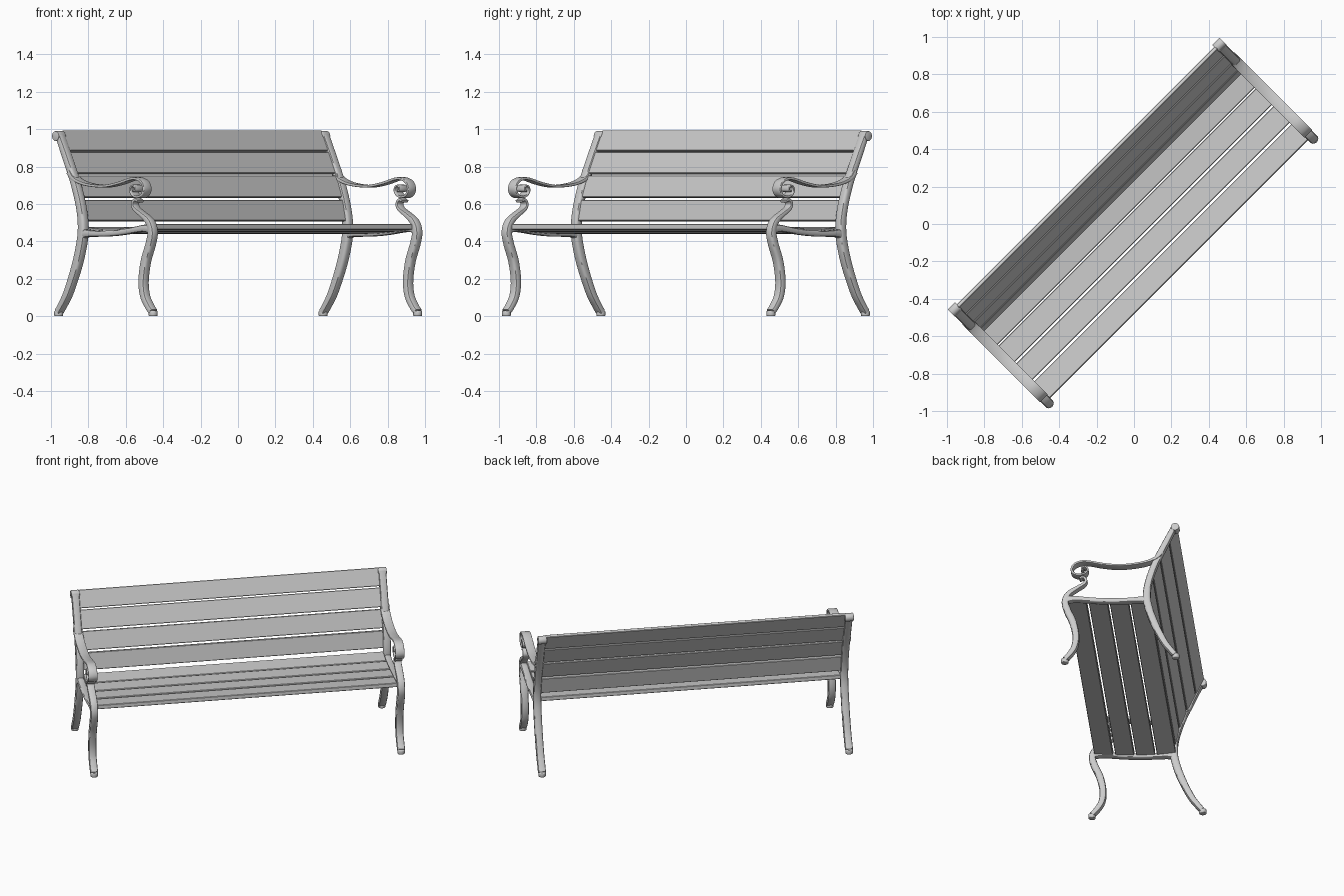
import bpy, bmesh, math
from mathutils import Vector, Matrix

if "Cube" in bpy.data.objects:
    bpy.data.objects.remove(bpy.data.objects["Cube"])

TURN = Matrix.Rotation(math.pi / 4, 4, 'Z')   # the bench stands diagonally

metal = bpy.data.materials.new("light_grey")
metal.diffuse_color = (0.6, 0.6, 0.6, 1)
metal.use_nodes = True
metal.node_tree.nodes["Principled BSDF"].inputs["Base Color"].default_value = metal.diffuse_color


def finish(name, bm, angle=45):
    bmesh.ops.recalc_face_normals(bm, faces=bm.faces)
    bm.transform(TURN)
    me = bpy.data.meshes.new(name)
    bm.to_mesh(me)
    bm.free()
    me.materials.append(metal)
    ob = bpy.data.objects.new(name, me)
    bpy.context.collection.objects.link(ob)
    bpy.ops.object.select_all(action='DESELECT')
    ob.select_set(True)
    bpy.context.view_layer.objects.active = ob
    bpy.ops.object.shade_smooth_by_angle(angle=math.radians(angle))
    return ob


def spline(pts, steps=6):
    """Smooth curve through (forward, height, width) points."""
    p = [Vector(q) for q in pts]
    p = [2 * p[0] - p[1]] + p + [2 * p[-1] - p[-2]]
    out = []
    for i in range(1, len(p) - 2):
        a, b, c, d = p[i - 1:i + 3]
        for s in range(steps):
            t = s / steps
            out.append(0.5 * (2 * b + (c - a) * t + (2 * a - 5 * b + 4 * c - d) * t * t
                              + (3 * b - a - 3 * c + d) * t ** 3))
    return out + [p[-2]]


def sweep(name, pts, u, depth):
    """Rounded bar following a path in the side plane, centred at length u."""
    path = spline(pts)
    bm = bmesh.new()
    rings = []
    for i, p in enumerate(path):
        t = path[min(i + 1, len(path) - 1)] - path[max(i - 1, 0)]
        n = Vector((-t.y, t.x)).normalized()
        hw, hd = p.z / 2, depth / 2
        r = min(hw * 0.6, 0.014)
        ring = []
        for k, (sx, sy) in enumerate(((1, 1), (-1, 1), (-1, -1), (1, -1))):
            for j in range(3):
                a = math.pi / 2 * (k + j / 2)
                w = sx * (hw - r) + r * math.cos(a)
                d = sy * (hd - r) + r * math.sin(a)
                ring.append(bm.verts.new((u + d, -(p.x + n.x * w), p.y + n.y * w)))
        rings.append(ring)
    for a, b in zip(rings, rings[1:]):
        for k in range(12):
            bm.faces.new((a[k], a[(k + 1) % 12], b[(k + 1) % 12], b[k]))
    bm.faces.new(rings[0])
    bm.faces.new(rings[-1])
    finish(name, bm)


def cylinder(name, u, f, z, r, h, axis):
    bm = bmesh.new()
    m = Matrix.Translation((u, -f, z))
    if axis == 'u':
        m = m @ Matrix.Rotation(math.pi / 2, 4, 'Y')
    bmesh.ops.create_cone(bm, cap_ends=True, segments=20, radius1=r, radius2=r, depth=h, matrix=m)
    rim = [e for e in bm.edges if any(len(f.verts) > 4 for f in e.link_faces)]
    bmesh.ops.bevel(bm, geom=rim, offset=0.005, segments=2, affect='EDGES', profile=0.5)
    finish(name, bm)


def slat(name, f, z, width, thick, tilt):
    bm = bmesh.new()
    m = (Matrix.Translation((0, -f, z)) @ Matrix.Rotation(tilt, 4, 'X')
         @ Matrix.Diagonal((1.956, width, thick, 1)))
    bmesh.ops.create_cube(bm, size=1, matrix=m)
    bmesh.ops.bevel(bm, geom=bm.edges[:], offset=0.003, segments=1, affect='EDGES')
    finish(name, bm, 30)


# side frame paths: forward, height, width
BACK = [(-.352, .025, .034), (-.325, .06, .036), (-.282, .125, .042), (-.225, .25, .048),
        (-.188, .36, .05), (-.17, .46, .05), (-.182, .57, .046), (-.225, .706, .044),
        (-.286, .84, .042), (-.345, .965, .036)]
FRONT = [(.357, .025, .034), (.33, .055, .036), (.297, .11, .04), (.286, .19, .044),
         (.304, .294, .046), (.34, .385, .046), (.355, .45, .044), (.335, .505, .036),
         (.28, .545, .026), (.235, .573, .02), (.221, .6, .018), (.238, .623, .016),
         (.262, .615, .014)]
RAIL = [(-.175, .44, .06), (-.13, .443, .04), (-.06, .441, .032), (.05, .443, .03),
        (.15, .451, .03), (.24, .463, .032), (.3, .47, .038), (.35, .465, .044)]
ARM = [(-.26, .77, .03), (-.22, .733, .02), (-.13, .705, .015), (0, .695, .014),
       (.11, .71, .014), (.2, .732, .014), (.25, .735, .014), (.294, .717, .014),
       (.312, .682, .014), (.298, .65, .014), (.262, .638, .013), (.226, .648, .012),
       (.21, .673, .012), (.222, .696, .011), (.243, .693, .011), (.247, .674, .01),
       (.232, .669, .01)]

for side, u in (("left", -1.0), ("right", 1.0)):
    sweep(side + "_back_leg_and_post", BACK, u, 0.05)
    sweep(side + "_front_leg", FRONT, u, 0.05)
    sweep(side + "_seat_rail", RAIL, u, 0.046)
    sweep(side + "_armrest", ARM, u, 0.06)
    cylinder(side + "_post_roll", u, -.354, .963, .027, .056, 'u')
    for end, f in (("front", .358), ("back", -.356)):
        cylinder(side + "_" + end + "_foot", u, f, .015, .024, .03, 'z')

# seat slats, dipping slightly in the middle
SEAT = [(.28, .472, -.10), (.144, .461, -.07), (.01, .455, -.02), (-.122, .458, .08)]
for i, (f, z, tilt) in enumerate(SEAT):
    slat("seat_slat_%d" % (i + 1), f, z, .122, .028, tilt)

# back slats follow the curve of the post
curve = spline(BACK)
for i, (z0, z1) in enumerate(((.508, .62), (.634, .749), (.76, .874), (.882, .99))):
    def at(z):
        for a, b in zip(curve, curve[1:]):
            if a.y <= z <= b.y:
                return a.x + (b.x - a.x) * (z - a.y) / (b.y - a.y)
        a, b = curve[-4], curve[-1]
        return b.x + (b.x - a.x) * (z - b.y) / (b.y - a.y)
    f0, f1 = at(z0), at(z1)
    slat("back_slat_%d" % (i + 1), (f0 + f1) / 2, (z0 + z1) / 2,
         math.hypot(f1 - f0, z1 - z0), .022, math.atan2(z1 - z0, f0 - f1))
